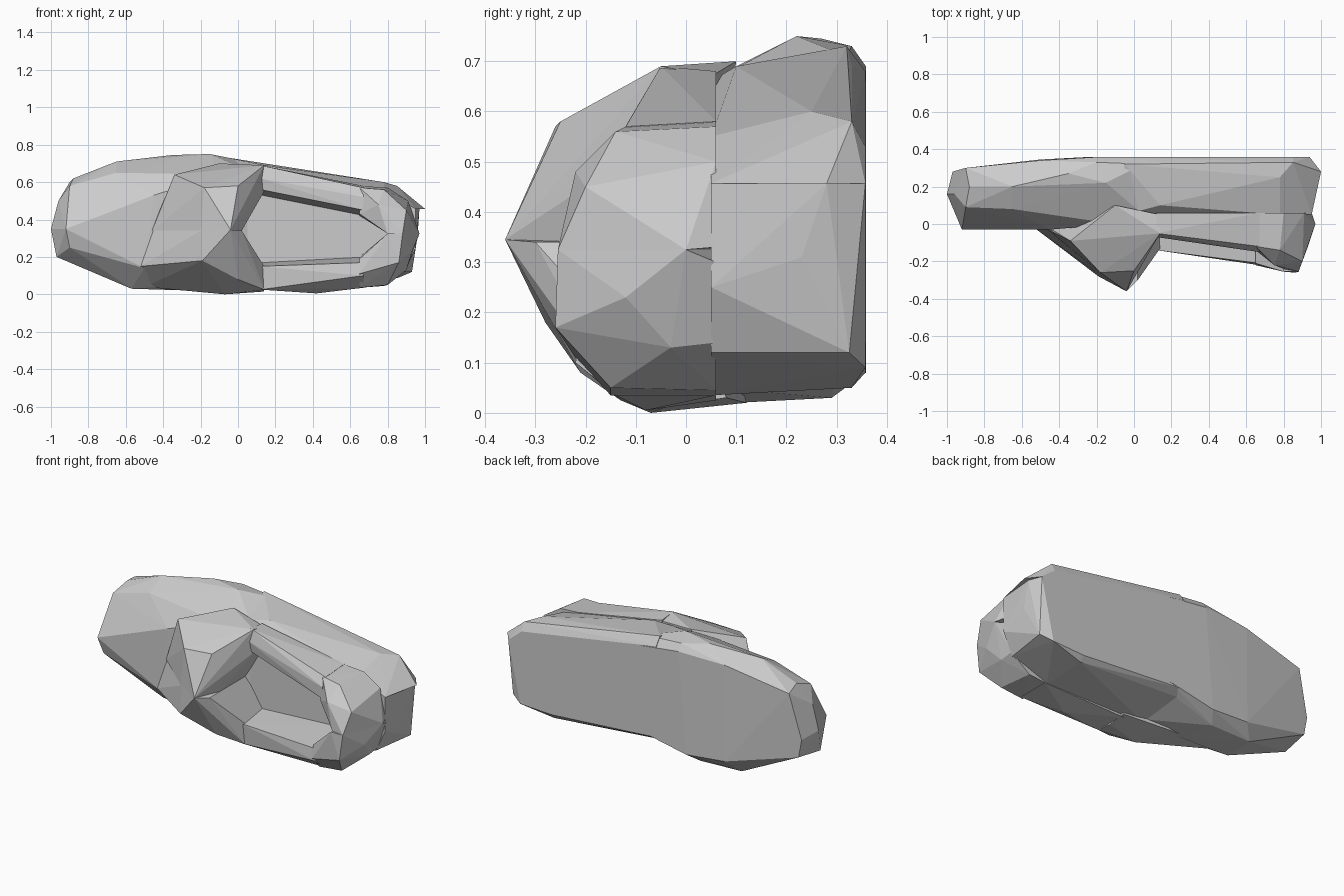
import bpy, bmesh


def hull(name, pts):
    """Faceted solid wrapped around a few key corners."""
    bm = bmesh.new()
    for p in pts:
        bm.verts.new(p)
    bmesh.ops.convex_hull(bm, input=bm.verts)
    loose = [v for v in bm.verts if not v.link_faces]
    bmesh.ops.delete(bm, geom=loose, context='VERTS')
    bmesh.ops.recalc_face_normals(bm, faces=bm.faces)
    me = bpy.data.meshes.new(name)
    bm.to_mesh(me)
    bm.free()
    ob = bpy.data.objects.new(name, me)
    bpy.context.collection.objects.link(ob)
    return ob


# Rounded toe box with the front half of the sole
hull("toe_box", [
    (-.92, -.03, .35), (-.5, -.03, .14), (-.45, -.03, .53), (-.9, .0, .25),
    (-.9, .09, .58), (-.65, .08, .65), (-.97, .1, .2), (-1, .16, .35),
    (-.96, .16, .5), (-.57, .1, .03), (-.25, .1, .02), (-.88, .2, .62),
    (-.65, .2, .71), (-.15, .22, .75), (-.35, .27, .745), (-.2, .33, .73),
    (-.97, .28, .33), (-.95, .28, .22), (-.9, .3, .6), (-.5, .34, .68),
    (-.2, .358, .69), (-.57, .28, .035), (-.3, .29, .03), (-.5, .345, .1),
    (-.25, .358, .08), (.05, .358, .14), (.05, .358, .66), (.05, .31, .12),
    (.05, .05, .05), (.05, .05, .66), (.05, .32, .71), (-.1, .0, .64), (-.1, .0, .06)])

# Heel half of the sole: upper slab with the overhanging tip, lower slab
hull("heel_sole_upper", [
    (-.05, .05, .457), (-.05, .357, .457), (-.05, .05, .66), (-.05, .32, .73),
    (-.05, .357, .68), (.14, .1, .69), (.14, .33, .69), (.78, .25, .6),
    (.78, .05, .55), (.85, .33, .58), (.85, .357, .53), (1, .28, .457),
    (.95, .05, .457), (.94, .357, .457)])
hull("heel_sole_lower", [
    (-.05, .05, .457), (-.05, .357, .457), (-.05, .05, .04), (-.05, .31, .1),
    (-.05, .357, .13), (.65, .05, .035), (.65, .33, .05), (.65, .357, .08),
    (.95, .05, .457), (.97, .28, .457), (.94, .357, .457), (.96, .23, .31),
    (.95, .05, .25), (.93, .325, .12), (.86, .357, .09), (.89, .05, .12)])

# Instep, upper and lower halves meeting at the central ridge
hull("instep_upper", [
    (-.04, -.36, .345), (-.2, -.26, .34), (-.46, -.03, .34), (-.18, -.26, .57),
    (.0, -.25, .58), (-.34, -.09, .64), (.14, -.05, .69), (.02, -.2, .34),
    (-.43, -.035, .42), (.14, .05, .67), (.14, .05, .55), (.14, -.05, .55),
    (.02, .05, .34), (-.1, .1, .7)])
hull("instep_lower", [
    (-.04, -.36, .345), (-.2, -.26, .34), (-.45, -.03, .35), (-.52, -.03, .15),
    (-.19, -.28, .18), (.02, -.3, .34), (.0, -.21, .08), (.14, -.13, .025),
    (-.07, -.07, .0), (.14, -.03, .015), (.14, .08, .03), (.14, -.13, .15),
    (.14, .05, .15), (.02, .05, .34), (-.5, .1, .04), (-.15, .12, .02)])

# Side walls of the foot opening
hull("upper_side_wall", [
    (.12, -.05, .69), (.12, .06, .68), (.12, -.07, .62), (.12, -.06, .56),
    (.12, .06, .53), (.67, -.12, .57), (.67, .06, .58), (.67, -.15, .52),
    (.67, -.15, .45), (.67, .06, .42)])
hull("lower_side_wall", [
    (.12, -.13, .025), (.12, .06, .025), (.12, -.14, .15), (.12, .06, .17),
    (.42, -.08, .005), (.67, -.14, .035), (.67, .06, .035), (.67, -.22, .1),
    (.67, -.21, .17), (.67, .06, .2)])

# Heel cup, upper and lower halves
hull("heel_cup_upper", [
    (.65, .06, .42), (.65, -.14, .43), (.8, -.24, .325), (.8, .06, .325),
    (.88, -.255, .325), (.97, .0, .325), (.95, .06, .33), (.9, -.2, .45),
    (.91, .06, .5), (.75, -.22, .48), (.78, -.14, .56), (.8, .06, .57),
    (.65, -.12, .57), (.65, .06, .58)])
hull("heel_cup_lower", [
    (.65, .06, .2), (.65, -.21, .19), (.8, -.255, .325), (.8, .06, .325),
    (.88, -.255, .325), (.97, .0, .325), (.95, .06, .3), (.86, -.26, .17),
    (.93, -.12, .23), (.9, -.03, .13), (.9, .06, .14), (.8, -.15, .05),
    (.78, .06, .045), (.65, -.15, .035), (.65, .06, .035), (.65, -.22, .11)])
